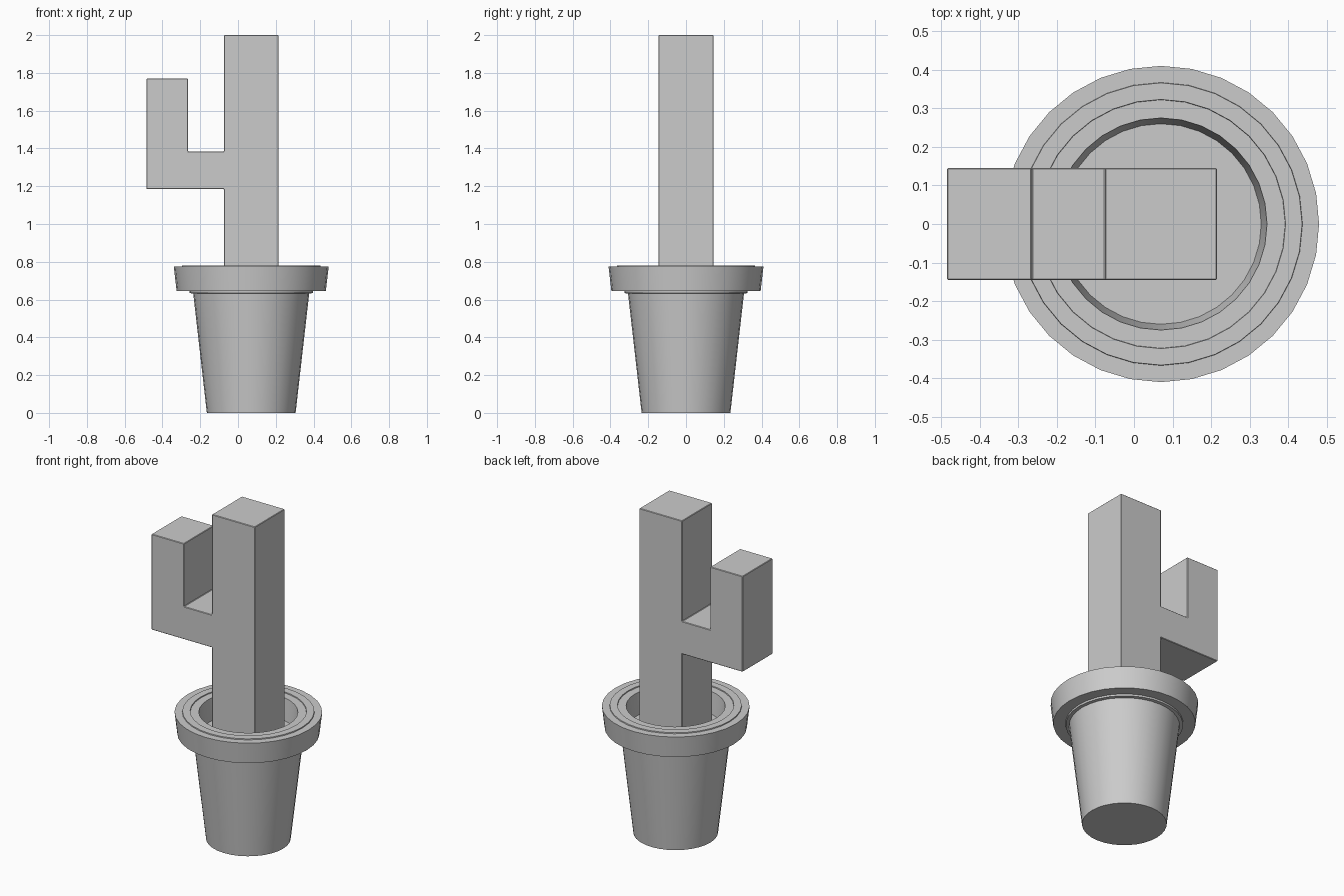
import bpy, bmesh, math

if "Cube" in bpy.data.objects:
    bpy.data.objects.remove(bpy.data.objects["Cube"])

POT_X = 0.07


def finish(name, bm, smooth=False):
    bmesh.ops.recalc_face_normals(bm, faces=bm.faces)
    mesh = bpy.data.meshes.new(name)
    bm.to_mesh(mesh)
    bm.free()
    ob = bpy.data.objects.new(name, mesh)
    bpy.context.collection.objects.link(ob)
    if smooth:
        bpy.ops.object.select_all(action='DESELECT')
        ob.select_set(True)
        bpy.context.view_layer.objects.active = ob
        bpy.ops.object.shade_smooth_by_angle(angle=math.radians(30))
    return ob


def lathe(name, profile, sides=32):
    """Revolve (radius, z) points about the pot axis."""
    bm = bmesh.new()
    verts = [bm.verts.new((r, 0, z)) for r, z in profile]
    edges = [bm.edges.new(pair) for pair in zip(verts, verts[1:])]
    bmesh.ops.spin(bm, geom=verts + edges, cent=(0, 0, 0), axis=(0, 0, 1),
                   angle=math.tau, steps=sides, use_merge=False)
    bmesh.ops.remove_doubles(bm, verts=bm.verts, dist=1e-4)
    ob = finish(name, bm, smooth=True)
    ob.location.x = POT_X
    return ob


# Pot: tapered body, small collar, overhanging stepped rim, inside wall and soil
lathe("pot", [
    (0, 0), (0.235, 0), (0.307, 0.632), (0.326, 0.634), (0.327, 0.645),
    (0.395, 0.645), (0.41, 0.774),
    (0.367, 0.774), (0.366, 0.78), (0.323, 0.78), (0.322, 0.774),
    (0.275, 0.774), (0.26, 0.645), (0, 0.645)])

# Cactus: one blocky side profile, extruded through its depth
outline = [(-0.075, 0.63), (0.215, 0.63), (0.215, 2.0), (-0.075, 2.0),
           (-0.075, 1.385), (-0.265, 1.385), (-0.265, 1.77),
           (-0.485, 1.77), (-0.485, 1.185), (-0.075, 1.185)]
bm = bmesh.new()
face = bm.faces.new([bm.verts.new((x, -0.145, z)) for x, z in outline])
ext = bmesh.ops.extrude_face_region(bm, geom=[face])
bmesh.ops.translate(bm, vec=(0, 0.29, 0),
                    verts=[g for g in ext["geom"] if isinstance(g, bmesh.types.BMVert)])
cactus = finish("cactus", bm)

# Tiny softened edges on the cactus
bevel = cactus.modifiers.new("soft_edges", 'BEVEL')
bevel.width = 0.003
bevel.segments = 1
